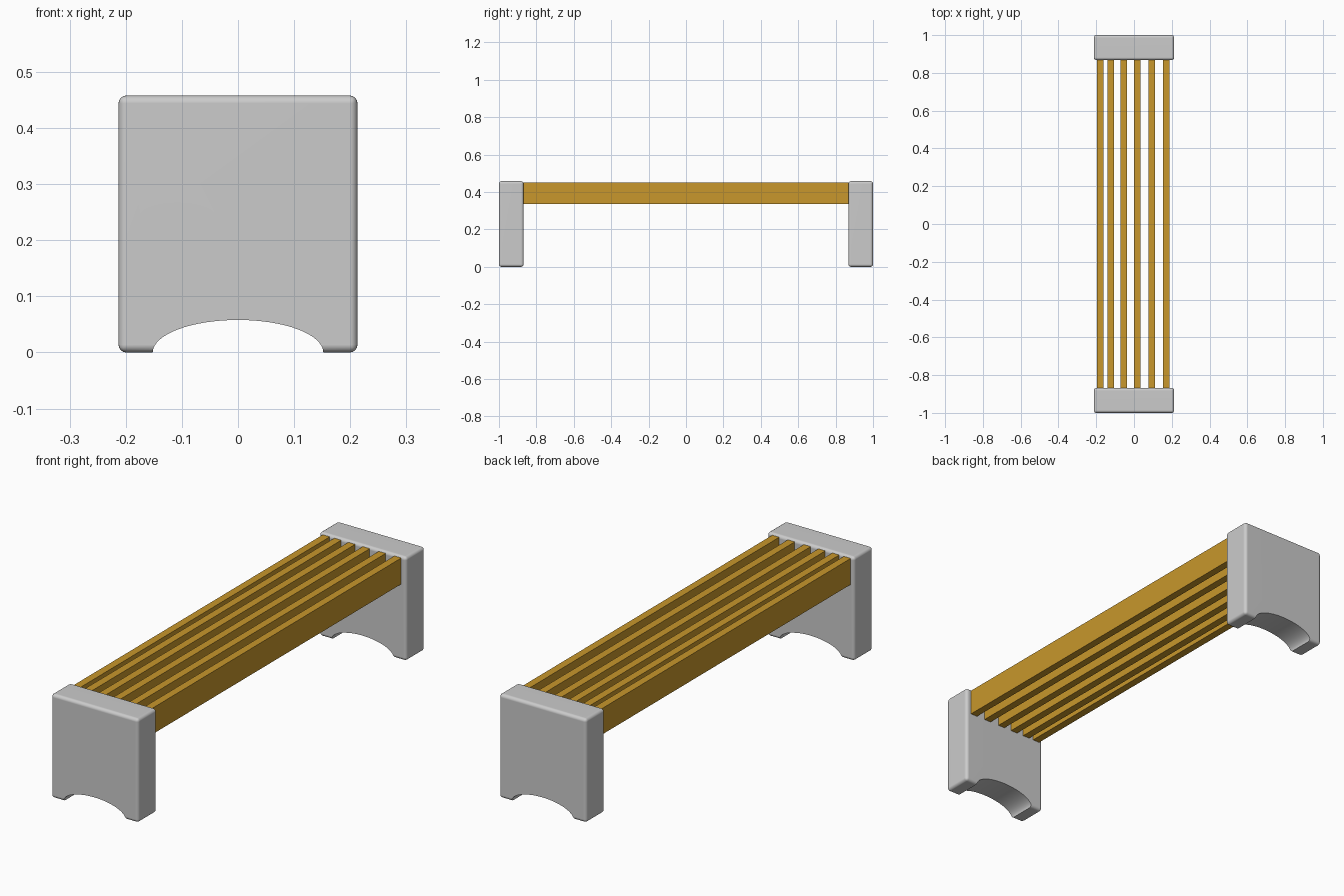
import bpy, bmesh, math

if "Cube" in bpy.data.objects:
    bpy.data.objects.remove(bpy.data.objects["Cube"])

HALF_W, HEIGHT, DEPTH = 0.213, 0.458, 0.132
ARCH_W, ARCH_H = 0.152, 0.058


def add_mesh(name, bm):
    bmesh.ops.recalc_face_normals(bm, faces=bm.faces[:])
    mesh = bpy.data.meshes.new(name)
    bm.to_mesh(mesh)
    bm.free()
    ob = bpy.data.objects.new(name, mesh)
    bpy.context.collection.objects.link(ob)
    return ob


def box(size, centre):
    bm = bmesh.new()
    bmesh.ops.create_cube(bm, size=1)
    for v in bm.verts:
        v.co = [v.co[i] * size[i] + centre[i] for i in range(3)]
    return bm


def end_block(name, y):
    # rounded concrete block
    bm = box((2 * HALF_W, DEPTH, HEIGHT), (0, y, HEIGHT / 2))
    bmesh.ops.bevel(bm, geom=bm.edges[:], offset=0.014, segments=4,
                    profile=0.5, affect='EDGES')
    block = add_mesh(name, bm)

    # elliptical arch cut through the foot
    bm = bmesh.new()
    n = 64
    ring = [bm.verts.new((ARCH_W * math.cos(2 * math.pi * i / n), y - 0.2,
                          ARCH_H * math.sin(2 * math.pi * i / n))) for i in range(n)]
    face = bm.faces.new(ring)
    out = bmesh.ops.extrude_face_region(bm, geom=[face])
    bmesh.ops.translate(bm, vec=(0, 0.4, 0),
                        verts=[g for g in out['geom'] if isinstance(g, bmesh.types.BMVert)])
    cutter = add_mesh("arch_cutter", bm)
    cutter.hide_render = True

    bpy.context.view_layer.objects.active = block
    cut = block.modifiers.new("arch", 'BOOLEAN')
    cut.operation, cut.solver, cut.object = 'DIFFERENCE', 'EXACT', cutter
    bpy.ops.object.modifier_apply(modifier=cut.name)
    bpy.data.objects.remove(cutter)

    # smooth rounding with flat main faces
    bpy.ops.object.select_all(action='DESELECT')
    block.select_set(True)
    bpy.ops.object.shade_smooth_by_angle(angle=math.radians(35))
    weighted = block.modifiers.new("weighted_normals", 'WEIGHTED_NORMAL')
    weighted.keep_sharp = True


# two end supports
end_block("front_end_block", -1 + DEPTH / 2)
end_block("back_end_block", 1 - DEPTH / 2)

# wooden seat slats, slightly unevenly spaced
wood = bpy.data.materials.new("wood")
wood.diffuse_color = (0.58, 0.31, 0.025, 1)
wood.use_nodes = True
wood.node_tree.nodes["Principled BSDF"].inputs["Base Color"].default_value = wood.diffuse_color
for i, x in enumerate((-0.178, -0.122, -0.054, 0.017, 0.095, 0.171)):
    slat = add_mesh(f"seat_slat_{i + 1}", box((0.034, 1.74, 0.115), (x, 0, 0.3925)))
    slat.data.materials.append(wood)
